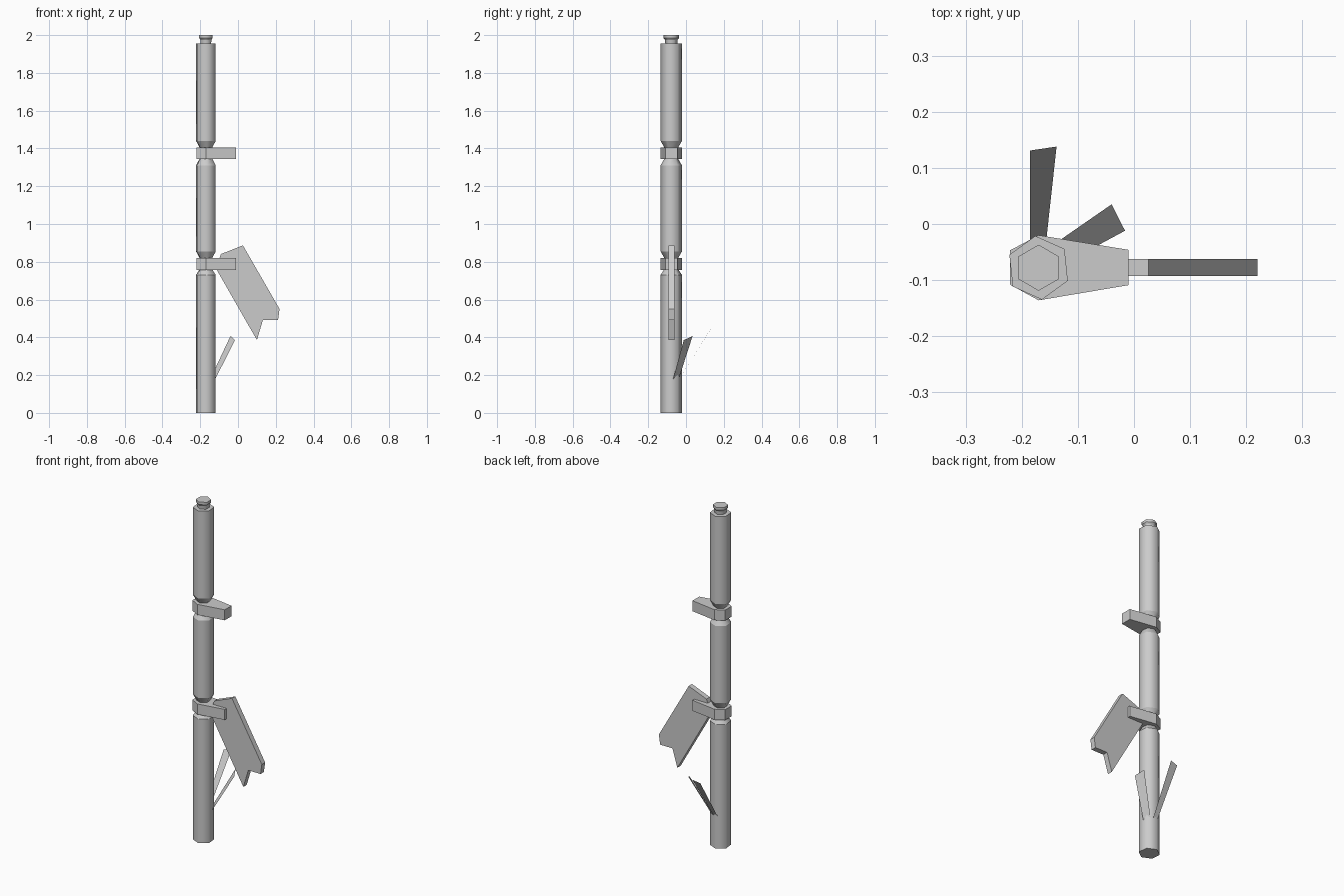
import bpy, bmesh, math

cube = bpy.data.objects.get("Cube")
if cube:
    bpy.data.objects.remove(cube, do_unlink=True)

grey = bpy.data.materials.new("plain_grey")
grey.use_nodes = True
colour = (0.6, 0.6, 0.6, 1)
grey.diffuse_color = colour
grey.node_tree.nodes["Principled BSDF"].inputs["Base Color"].default_value = colour

POLE = (-0.17, -0.078)


def finish(name, bm):
    """Turn a bmesh into a named grey object."""
    mesh = bpy.data.meshes.new(name)
    bm.to_mesh(mesh)
    bm.free()
    mesh.materials.append(grey)
    obj = bpy.data.objects.new(name, mesh)
    bpy.context.collection.objects.link(obj)
    return obj


def lathe(name, profile, twist):
    """Six-sided turned column from (radius, z) pairs."""
    bm = bmesh.new()
    rings = []
    for r, z in profile:
        angles = [math.radians(30 + twist + 60 * i) for i in range(6)]
        rings.append([bm.verts.new((POLE[0] + r * math.cos(a), POLE[1] + r * math.sin(a), z))
                      for a in angles])
    for low, high in zip(rings, rings[1:]):
        for i in range(6):
            j = (i + 1) % 6
            bm.faces.new((low[i], low[j], high[j], high[i])).smooth = True
    bm.faces.new(rings[0][::-1]).smooth = False
    bm.faces.new(rings[-1]).smooth = False
    # Keep rims crisp while the sides shade round
    for e in bm.edges:
        if abs(e.verts[0].co.z - e.verts[1].co.z) < 1e-5:
            e.smooth = False
    return finish(name, bm)


def slab(name, points, offset):
    """Extrude a flat outline by an offset vector."""
    bm = bmesh.new()
    face = bm.faces.new([bm.verts.new(p) for p in points])
    new = bmesh.ops.extrude_face_region(bm, geom=[face])["geom"]
    bmesh.ops.translate(bm, vec=offset, verts=[v for v in new if isinstance(v, bmesh.types.BMVert)])
    bmesh.ops.recalc_face_normals(bm, faces=bm.faces)
    return finish(name, bm)


# Pole sections with tapered ends
R, N = 0.057, 0.037
lathe("lower_pole", [(R, 0), (R, 0.73), (N, 0.76), (N, 0.825)], 6)
lathe("middle_pole", [(N, 0.82), (R, 0.855), (R, 1.31), (N, 1.345), (N, 1.41)], 6)
lathe("upper_pole", [(N, 1.405), (R, 1.44), (R, 1.955)], 6)
lathe("top_cap", [(0.031, 1.95), (0.034, 1.975), (0.041, 1.985), (0.041, 2.0)], 0)

# Tapered collars pointing to the left side
collar = [(-0.221, -0.047), (-0.17, -0.02), (-0.01, -0.046),
          (-0.01, -0.109), (-0.17, -0.136), (-0.221, -0.108)]
for name, z in (("lower_collar", 0.757), ("upper_collar", 1.343)):
    slab(name, [(x, y, z) for x, y in collar], (0, 0, 0.062))

# Hanging sign board with a notched end
board = [(-0.09, 0.841), (0.026, 0.887), (0.22, 0.55), (0.212, 0.492),
         (0.132, 0.492), (0.10, 0.386), (-0.118, 0.767)]
slab("sign_board", [(x, -0.093, z) for x, z in board], (0, 0.031, 0))

# Two thin leaves sprouting from the pole
leaves = {
    "back_leaf": [(-0.185, -0.035, 0.18), (-0.157, -0.035, 0.18),
                  (-0.138, 0.138, 0.455), (-0.185, 0.131, 0.445)],
    "side_leaf": [(-0.12, -0.068, 0.18), (-0.016, -0.012, 0.385),
                  (-0.04, 0.035, 0.407), (-0.144, -0.037, 0.185)],
}
for name, points in leaves.items():
    bm = bmesh.new()
    bm.faces.new([bm.verts.new(p) for p in points])
    finish(name, bm)
